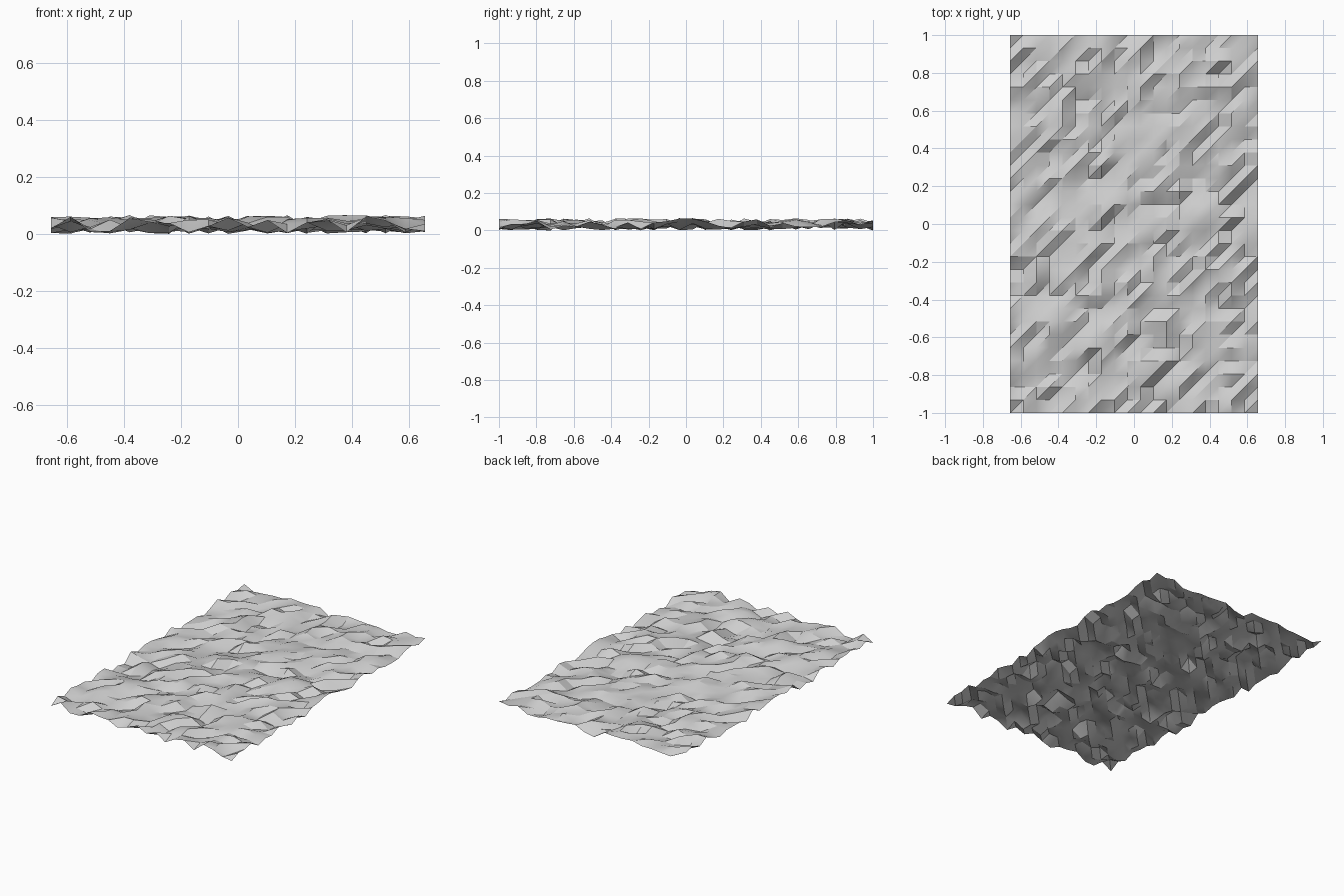
import bpy, bmesh, math, random

# Clear the default cube only
cube = bpy.data.objects.get("Cube")
if cube:
    bpy.data.objects.remove(cube, do_unlink=True)

random.seed(7)
COLS, ROWS = 19, 29          # cells across and along
CELL = 2.0 / ROWS            # square cells, long side is 2 units
HEIGHT = 0.068               # tallest bump

# Plain grey ground colour
grey = bpy.data.materials.new("rock_grey")
grey.use_nodes = True
colour = (0.62, 0.62, 0.62, 1.0)
grey.diffuse_color = colour
bsdf = grey.node_tree.nodes["Principled BSDF"]
bsdf.inputs["Base Color"].default_value = colour

# Single-sheet grid of points, most near mid height with some peaks and pits
bm = bmesh.new()
points = [[bm.verts.new(((i - COLS / 2) * CELL,
                         (j - ROWS / 2) * CELL,
                         HEIGHT * random.betavariate(1.6, 1.6)))
           for i in range(COLS + 1)]
          for j in range(ROWS + 1)]

# Lowest point rests on the floor
low = min(v.co.z for v in bm.verts)
for v in bm.verts:
    v.co.z -= low

# Two triangles per cell, split from near left to far right
for j in range(ROWS):
    for i in range(COLS):
        a, b = points[j][i], points[j][i + 1]
        c, d = points[j + 1][i + 1], points[j + 1][i]
        bm.faces.new((a, b, c))
        bm.faces.new((a, c, d))

mesh = bpy.data.meshes.new("rough_ground")
bm.to_mesh(mesh)
bm.free()
mesh.materials.append(grey)
ground = bpy.data.objects.new("rough_ground", mesh)
bpy.context.collection.objects.link(ground)

# Smooth the gentle folds and keep steep ones crisp
bpy.ops.object.select_all(action="DESELECT")
ground.select_set(True)
bpy.context.view_layer.objects.active = ground
bpy.ops.object.shade_smooth_by_angle(angle=math.radians(26))
